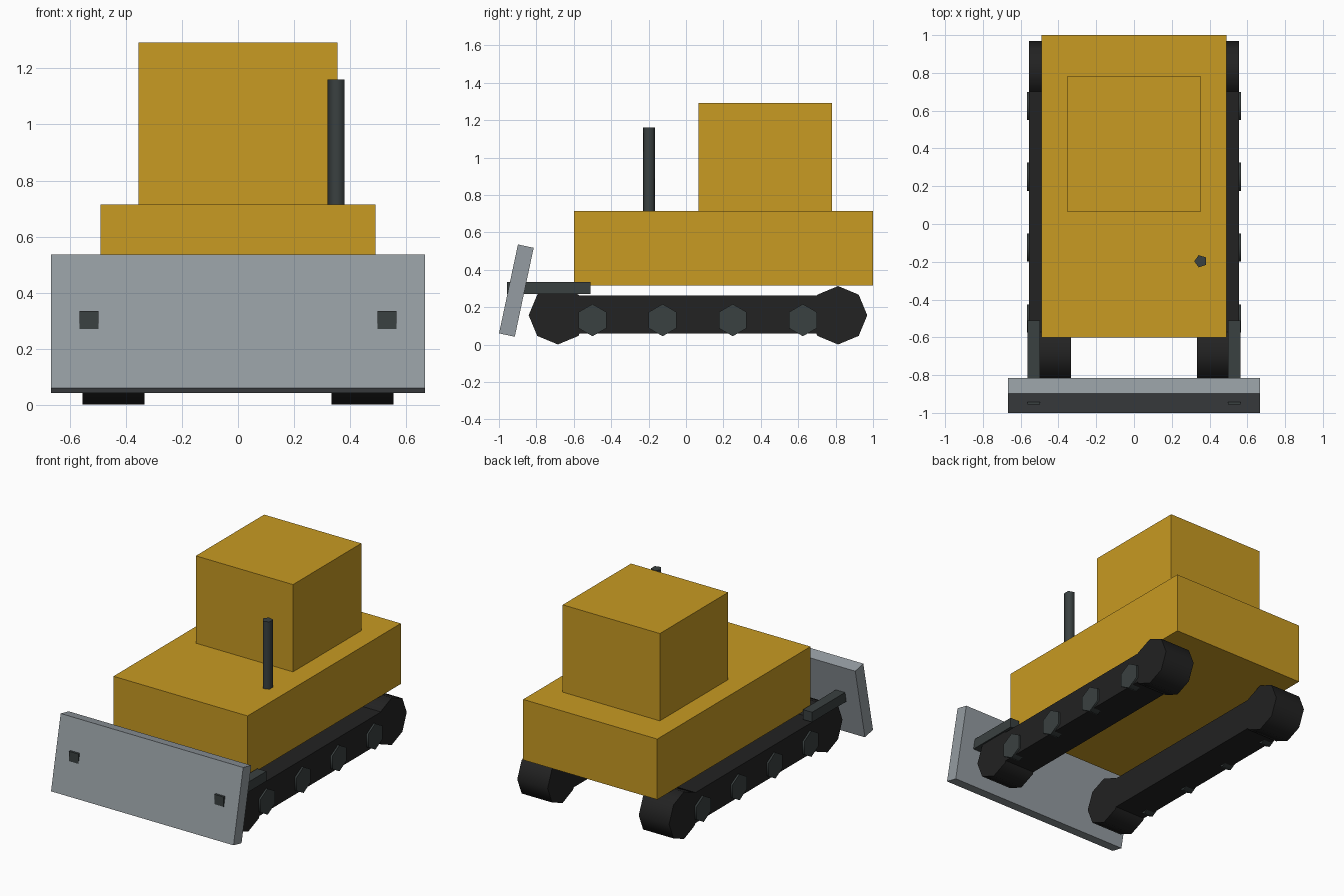
import bpy
import bmesh
from math import radians
from mathutils import Matrix

if "Cube" in bpy.data.objects:
    bpy.data.objects.remove(bpy.data.objects["Cube"], do_unlink=True)


def material(name, rgb):
    mat = bpy.data.materials.new(name)
    mat.use_nodes = True
    mat.diffuse_color = (*rgb, 1)
    mat.node_tree.nodes["Principled BSDF"].inputs["Base Color"].default_value = (*rgb, 1)
    return mat


YELLOW = material("machine yellow", (0.58, 0.325, 0.016))
STEEL = material("blade grey", (0.30, 0.335, 0.36))
DARK = material("dark grey", (0.042, 0.052, 0.052))
RUBBER = material("track black", (0.016, 0.016, 0.016))


def finish(name, bm, mat):
    mesh = bpy.data.meshes.new(name)
    bm.to_mesh(mesh)
    bm.free()
    mesh.materials.append(mat)
    obj = bpy.data.objects.new(name, mesh)
    bpy.context.collection.objects.link(obj)
    return obj


def box(name, low, high, mat):
    """Box between two corners, with its origin in the middle."""
    bm = bmesh.new()
    bmesh.ops.create_cube(bm, size=1)
    bmesh.ops.scale(bm, vec=[h - l for l, h in zip(low, high)], verts=bm.verts)
    obj = finish(name, bm, mat)
    obj.location = [(l + h) / 2 for l, h in zip(low, high)]
    return obj


def prism(name, sides, radius, length, centre, mat, along_x=False):
    """Few-sided cylinder with smooth sides and flat caps."""
    bm = bmesh.new()
    bmesh.ops.create_cone(bm, cap_ends=True, segments=sides, radius1=radius,
                          radius2=radius, depth=length)
    # put one corner on the +x axis, which becomes vertical for lying prisms
    corner = max(bm.verts, key=lambda v: (round(v.co.x, 4), v.co.z))
    turn = -corner.co.to_2d().angle_signed((1, 0)) if corner.co.y else 0
    bmesh.ops.rotate(bm, verts=bm.verts, matrix=Matrix.Rotation(-turn, 3, 'Z'))
    for face in bm.faces:
        face.smooth = abs(face.normal.z) < 0.5
    if along_x:
        bmesh.ops.rotate(bm, verts=bm.verts, matrix=Matrix.Rotation(radians(90), 3, 'Y'))
    obj = finish(name, bm, mat)
    obj.location = centre
    return obj


# Body, cab and exhaust
box("body", (-0.49, -0.60, 0.315), (0.49, 1.0, 0.715), YELLOW)
box("cab", (-0.355, 0.067, 0.715), (0.355, 0.78, 1.292), YELLOW)
exhaust = prism("exhaust", 5, 0.034, 0.46, (0.353, -0.197, 0.93), DARK)
# pentagon corner points to the side
corner = max(exhaust.data.vertices, key=lambda v: v.co.x).co
exhaust.data.transform(Matrix.Rotation(-corner.to_2d().angle_signed((0, 1)) * 0, 4, 'Z'))

# Tilted blade
blade = box("blade", (-0.667, -0.95, 0.046), (0.667, -0.864, 0.532), STEEL)
blade.rotation_euler.x = radians(-12)

# Tracks, rollers and blade arms on both sides
for side, label in ((1, "left"), (-1, "right")):
    inner, outer = sorted((side * 0.333, side * 0.555))
    box(label + "_track_belt", (inner, -0.685, 0.06), (outer, 0.813, 0.262), RUBBER)
    for y, end in ((-0.685, "front"), (0.813, "rear")):
        prism(f"{label}_{end}_track_wheel", 8, 0.156, outer - inner,
              (side * 0.444, y, 0.157), RUBBER, along_x=True)
    for i in range(4):
        prism(f"{label}_roller_{i + 1}", 6, 0.086, 0.067,
              (side * 0.5335, -0.5 + i * 0.375, 0.131), DARK, along_x=True)
    near, far = sorted((side * 0.498, side * 0.565))
    box(label + "_blade_arm", (near, -0.956, 0.27), (far, -0.51, 0.335), DARK)
